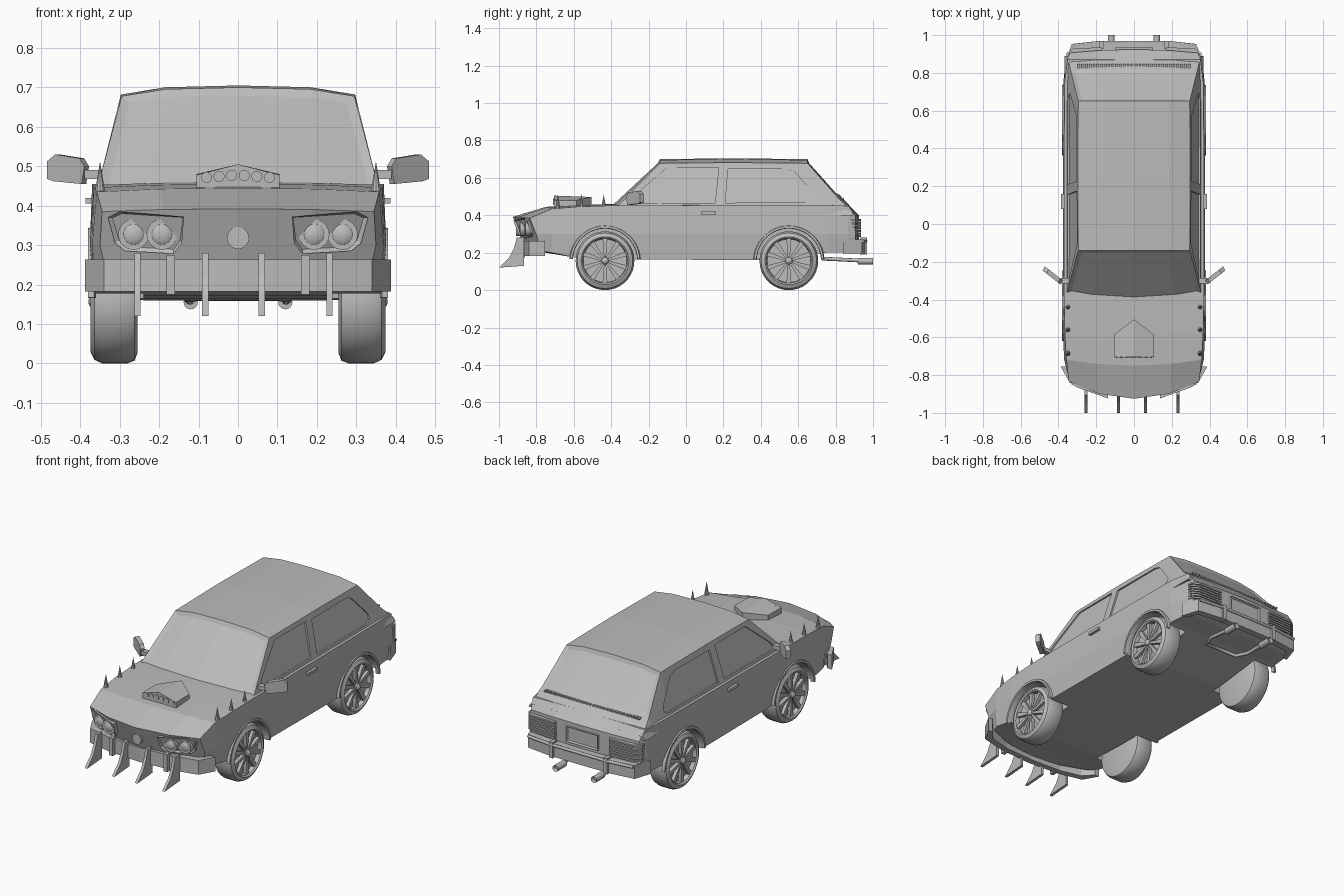
import bpy, bmesh, math
from mathutils import Matrix, Vector

if "Cube" in bpy.data.objects:
    bpy.data.objects.remove(bpy.data.objects["Cube"])

GREY = bpy.data.materials.new("plain_grey")
GREY.diffuse_color = (0.5, 0.5, 0.5, 1)
GREY.use_nodes = True
GREY.node_tree.nodes["Principled BSDF"].inputs["Base Color"].default_value = GREY.diffuse_color


def finish(name, bm, mirror=False, smooth=False):
    bmesh.ops.recalc_face_normals(bm, faces=bm.faces)
    me = bpy.data.meshes.new(name)
    bm.to_mesh(me)
    bm.free()
    me.materials.append(GREY)
    ob = bpy.data.objects.new(name, me)
    bpy.context.collection.objects.link(ob)
    bpy.ops.object.select_all(action='DESELECT')
    ob.select_set(True)
    bpy.context.view_layer.objects.active = ob
    if smooth:
        bpy.ops.object.shade_smooth_by_angle(angle=math.radians(35))
    if mirror:
        ob.modifiers.new("mirror", 'MIRROR').use_clip = False
        bpy.ops.object.modifier_apply(modifier="mirror")
    return ob


def prism(bm, pts, vec):
    """Extrude a polygon along vec; returns the far end face."""
    a = [bm.verts.new(p) for p in pts]
    b = [bm.verts.new(Vector(p) + Vector(vec)) for p in pts]
    n = len(a)
    faces = [bm.faces.new(a), bm.faces.new(b)]
    faces += [bm.faces.new((a[i], a[(i + 1) % n], b[(i + 1) % n], b[i])) for i in range(n)]
    bmesh.ops.recalc_face_normals(bm, faces=faces)
    return faces[1]


def box(bm, x0, x1, y0, y1, z0, z1):
    return prism(bm, [(x0, y0, z0), (x1, y0, z0), (x1, y1, z0), (x0, y1, z0)], (0, 0, z1 - z0))


def lathe(bm, prof, cy, cz, a0=0, a1=360, n=36):
    """Revolve (x, r) points around an axle parallel to x."""
    rows = []
    for i in range(n + 1):
        a = math.radians(a0 + (a1 - a0) * i / n)
        rows.append([bm.verts.new((x, cy + r * math.cos(a), cz + r * math.sin(a))) for x, r in prof])
    for p, q in zip(rows, rows[1:]):
        for j in range(len(prof) - 1):
            bm.faces.new((p[j], p[j + 1], q[j + 1], q[j]))
    bmesh.ops.remove_doubles(bm, verts=bm.verts, dist=1e-5)


def loft(halves):
    """Skin half sections (bottom centre to top centre, 7 points), mirrored in x."""
    bm = bmesh.new()
    for s in (1, -1):
        rows = [[bm.verts.new((s * x, y, z)) for x, y, z in h] for h in halves]
        for p, q in zip(rows, rows[1:]):
            for j in range(6):
                bm.faces.new((p[j], p[j + 1], q[j + 1], q[j]))
        for r in (rows[0], rows[-1]):
            bm.faces.new((r[0], r[1], r[5], r[6]))
            bm.faces.new(r[1:6])
    bmesh.ops.remove_doubles(bm, verts=bm.verts, dist=1e-5)
    bmesh.ops.recalc_face_normals(bm, faces=bm.faces)
    return bm


def cut(ob, cutter):
    cutter.hide_render = True
    m = ob.modifiers.new("cut", 'BOOLEAN')
    m.operation, m.solver, m.object = 'DIFFERENCE', 'EXACT', cutter
    bpy.ops.object.select_all(action='DESELECT')
    ob.select_set(True)
    bpy.context.view_layer.objects.active = ob
    bpy.ops.object.modifier_apply(modifier="cut")
    bpy.data.objects.remove(cutter)


def tube(name, pts, r):
    cu = bpy.data.curves.new(name, 'CURVE')
    cu.dimensions, cu.bevel_depth, cu.bevel_resolution, cu.use_fill_caps = '3D', r, 2, True
    sp = cu.splines.new('POLY')
    sp.points.add(len(pts) - 1)
    for p, c in zip(sp.points, pts):
        p.co = (*c, 1)
    cu.materials.append(GREY)
    bpy.context.collection.objects.link(bpy.data.objects.new(name, cu))


# lower body: y, bow, lean, belt/mid/sill half widths, belt z side/centre, floor z
halves = []
for y, bow, lean, wt, wm, wb, zs, zc, zb in [
        (-.925, .09, .37, .345, .35, .33, .385, .392, .21),
        (-.75, .03, 0, .358, .37, .36, .435, .445, .2),
        (-.58, 0, 0, .366, .376, .365, .446, .455, .172),
        (-.40, 0, 0, .37, .376, .365, .452, .46, .165),
        (.42, 0, 0, .37, .376, .365, .455, .46, .16),
        (.75, 0, 0, .367, .374, .362, .455, .46, .2),
        (.87, 0, 0, .352, .362, .35, .45, .455, .2),
        (.925, -.02, 0, .34, .35, .34, .395, .40, .21)]:
    sec = [(0, zb), (wb * .55, zb), (wb, zb), (wm, .3), (wt, zs), (wt * .55, zs * .25 + zc * .75), (0, zc)]
    halves.append([(x, y + bow * (x / .35) ** 2 + lean * (zc - z), z) for x, z in sec])
body = finish("lower_body", loft(halves))

AXLES, HUB = (-.433, .55), .157
bm = bmesh.new()
for y in AXLES:
    lathe(bm, [(.24, 0), (.24, .175), (.5, .175), (.5, 0)], y, HUB)
cut(body, finish("wheel_well_cutter", bm, True))

# cabin: y, bow, half width, edge z, centre z
halves = []
for y, bow, w, zs, zc in [(-.43, .04, .362, .425, .43), (-.14, 0, .295, .678, .70), (.25, 0, .297, .682, .705),
                          (.65, 0, .295, .678, .70), (.82, -.01, .335, .495, .51), (.90, -.01, .352, .42, .425)]:
    sec = [(0, .4), (.2, .4), (.368, .4), ((.368 + w) / 2, (.4 + zs) / 2), (w, zs),
           (w * .62, zs * .2 + zc * .8), (0, zc)]
    halves.append([(x, y + bow * (x / .36) ** 2, z) for x, z in sec])
bm = loft(halves)
for sgn, lo in ((-1, 0), (1, .54)):  # recessed windscreen and rear glass
    glass = [f for f in bm.faces if f.normal.y * sgn > .4 and f.normal.z > .3
             and f.calc_center_median().z > lo and abs(f.calc_center_median().y) > .2]
    bmesh.ops.inset_region(bm, faces=glass, thickness=.022, depth=-.008, use_even_offset=True)
cabin = finish("cabin", bm)

# recessed side windows
bm = bmesh.new()
for poly in ([(-.30, .465), (-.27, .51), (-.10, .655), (.175, .655), (.165, .56), (.155, .467)],
             [(.21, .467), (.225, .648), (.54, .648), (.58, .632), (.67, .53), (.69, .50), (.685, .48), (.665, .468)]):
    prism(bm, [(.368 - (z - .4) * .2626 - .008, y, z) for y, z in poly], (.1, 0, 0))
cut(cabin, finish("side_window_cutter", bm, True))

# wheels, spokes, hubs and arch lips
for y, end in zip(AXLES, ("front", "rear")):
    bm = bmesh.new()
    lathe(bm, [(.255, 0), (.255, .13), (.262, .15), (.28, .157), (.345, .157), (.364, .148),
               (.374, .128), (.367, .12), (.345, .116), (.342, 0)], y, HUB)
    finish(end + "_wheels", bm, True, True)
    bm = bmesh.new()
    for i in range(10):
        a = 2 * math.pi * (i + .5) / 10
        c, s = math.cos(a), math.sin(a)
        prism(bm, [(.34, y + r * c - t * s, HUB + r * s + t * c)
                   for r, t in ((.012, -.005), (.12, -.013), (.12, .013), (.012, .005))], (.022, 0, 0))
    lathe(bm, [(.34, 0), (.34, .022), (.37, .018), (.378, .01), (.38, 0)], y, HUB, n=16)
    finish(end + "_wheel_spokes", bm, True, True)
    bm = bmesh.new()
    lathe(bm, [(.36, .172), (.381, .174), (.381, .186), (.365, .19), (.36, .172)], y, HUB, 3, 177, 24)
    finish(end + "_arch_lips", bm, True, True)

# bumpers with overriders
for name, path, z0, z1 in (
        ("front_bumper", [(0, -.886), (.2, -.872), (.34, -.84), (.388, -.755),
                          (.36, -.755), (.31, -.81), (.19, -.84), (0, -.85)], .182, .263),
        ("rear_bumper", [(0, .96), (.2, .957), (.335, .94), (.368, .84),
                         (.34, .84), (.31, .905), (.19, .92), (0, .925)], .195, .27)):
    bm = bmesh.new()
    prism(bm, [(x, y, z0) for x, y in path], (0, 0, z1 - z0))
    finish(name, bm, True)
bm = bmesh.new()
box(bm, .16, .182, -.895, -.86, .175, .275)
box(bm, .16, .182, .93, .968, .19, .28)
finish("bumper_overriders", bm, True)
tube("rear_bumper_rail", [(-.33, .945, .262), (-.18, .962, .262), (.18, .962, .262), (.33, .945, .262)], .008)

# ram blades under the nose
bm = bmesh.new()
for x in (-.255, -.083, .06, .232):
    for s in (-1, 1):
        prism(bm, [(x, y, z) for y, z in ((-.905, .28), (-.865, .28), (-.865, .13), (-1, .12), (-.945, .175),
                                          (-.92, .225))], (s * .008, 0, 0))
finish("ram_blades", bm)

# bonnet spikes
bm = bmesh.new()
for y in (-.44, -.56, -.685):
    bmesh.ops.create_cone(bm, cap_ends=True, segments=10, radius1=.014, radius2=0, depth=.08,
                          matrix=Matrix.Translation((.35, y, .473)))
finish("bonnet_spikes", bm, True, True)

# bonnet scoop with round intakes
bm = bmesh.new()
prism(bm, [(0, -.705, .505), (.105, -.705, .478), (.105, -.585, .48), (0, -.505, .498)], (0, 0, -.07))
finish("bonnet_scoop", bm, True)
TURN = Matrix.Rotation(math.pi / 2, 4, 'X')
bm = bmesh.new()
for x in (.016, .048, .08):
    bmesh.ops.create_cone(bm, cap_ends=True, segments=16, radius1=.014, radius2=.014, depth=.02,
                          matrix=Matrix.Translation((x, -.70, .478 - x * .08)) @ TURN)
finish("scoop_intakes", bm, True, True)


def nose(x, z):
    return -.898 + (x - .19) * .387 + .37 * (.39 - z)


# headlights
bm = bmesh.new()
f = prism(bm, [(x, nose(x, z) + .02, z) for x, z in (
    (.33, .37), (.30, .385), (.137, .372), (.142, .305), (.163, .278), (.287, .285), (.312, .305))], (0, -.032, 0))
bmesh.ops.inset_region(bm, faces=[f], thickness=.009, depth=-.01)
finish("headlight_housings", bm, True)
bm = bmesh.new()
for x in (.193, .265):
    at = Matrix.Translation((x, nose(x, .327), .327))
    bmesh.ops.create_uvsphere(bm, u_segments=20, v_segments=10, radius=.034, matrix=at @ Matrix.Diagonal((1, .6, 1, 1)))
    bmesh.ops.create_cone(bm, cap_ends=True, segments=20, radius1=.039, radius2=.039, depth=.026, matrix=at @ TURN)
finish("headlamps", bm, True, True)
bm = bmesh.new()
bmesh.ops.create_cone(bm, cap_ends=True, segments=20, radius1=.028, radius2=.028, depth=.03,
                      matrix=Matrix.Translation((0, -.893, .318)) @ TURN)
finish("nose_disc", bm, False, True)

# wing mirrors and door handles
bm = bmesh.new()
prism(bm, [(x, -.30 + (x - .375) * .78, z) for x, z in (
    (.385, .455), (.378, .50), (.39, .52), (.452, .53), (.472, .513), (.472, .468), (.457, .462))], (.012, -.022, 0))
box(bm, .345, .39, -.315, -.285, .468, .49)
finish("wing_mirrors", bm, True)
bm = bmesh.new()
box(bm, .365, .387, .08, .16, .405, .42)
finish("door_handles", bm, True)

# ribbed tail lights, plate recess and hatch vents
bm = bmesh.new()
for i in range(7):
    prism(bm, [(x, y, .283 + i * .0145) for x, y in (
        (.17, .90), (.17, .935), (.32, .93), (.357, .905), (.36, .88), (.30, .87))], (0, 0, .009))
finish("tail_light_ribs", bm, True)
bm = bmesh.new()
f = prism(bm, [(-.1, .915, .29), (.1, .915, .29), (.1, .915, .375), (-.1, .915, .375)], (0, .02, 0))
bmesh.ops.inset_region(bm, faces=[f], thickness=.008, depth=-.01)
finish("plate_recess", bm)
bm = bmesh.new()
for i in range(15):
    box(bm, .006 + i * .02, .018 + i * .02, .825, .846, .484, .492)
finish("hatch_vents", bm, True)

# exhaust loop with two tips
tube("exhaust_loop", [(-.12, .95, .157), (-.13, .80, .165), (-.10, .73, .168), (.10, .73, .168),
                      (.13, .80, .165), (.12, .95, .157)], .010)
bm = bmesh.new()
bmesh.ops.create_cone(bm, cap_ends=True, segments=16, radius1=.018, radius2=.018, depth=.08,
                      matrix=Matrix.Translation((.12, .96, .155)) @ TURN)
end = [f for f in bm.faces if f.calc_center_median().y > .99]
bmesh.ops.inset_region(bm, faces=end, thickness=.004, depth=-.02)
finish("exhaust_tips", bm, True, True)
